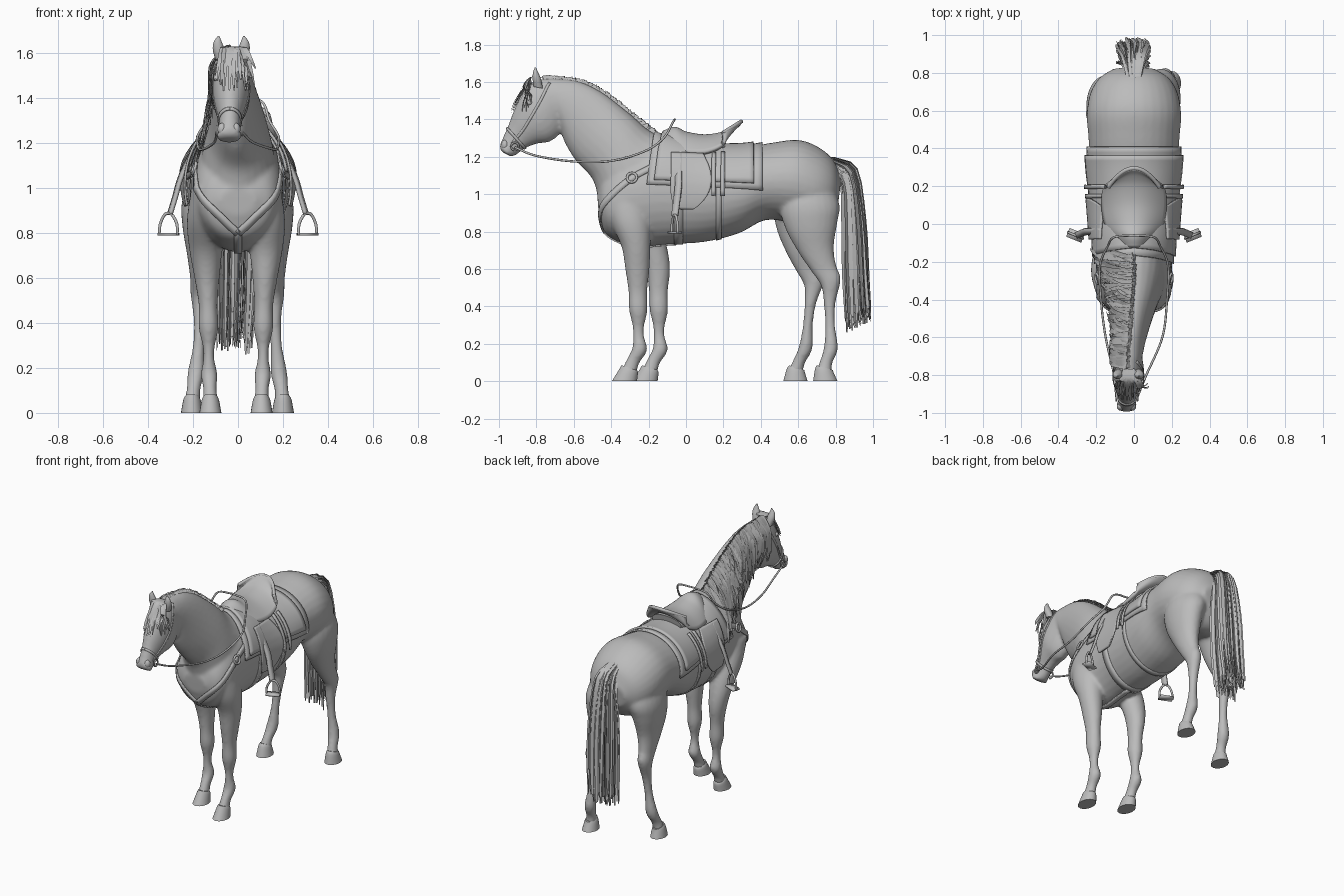
import bpy, bmesh, math, random
from mathutils import Vector
from mathutils.bvhtree import BVHTree

random.seed(4)
cube = bpy.data.objects.get("Cube")
if cube:
    bpy.data.objects.remove(cube)

grey = bpy.data.materials.new("Plain grey")
grey.use_nodes = True
grey.diffuse_color = (0.5, 0.5, 0.5, 1)
for node in grey.node_tree.nodes:
    if node.type == 'BSDF_PRINCIPLED':
        node.inputs["Base Color"].default_value = (0.5, 0.5, 0.5, 1)


def spline(pts, n=6):
    """Catmull-Rom points through pts, of any dimension."""
    p = [Vector(q) for q in pts]
    p = [p[0] * 2 - p[1]] + p + [p[-1] * 2 - p[-2]]
    out = []
    for a, b, c, d in zip(p, p[1:], p[2:], p[3:]):
        for i in range(n):
            t = i / n
            out.append((b * 2 + (c - a) * t + (a * 2 - b * 5 + c * 4 - d) * t**2
                        + (b * 3 - a - c * 3 + d) * t**3) / 2)
    return out + [p[-2]]


def make(name, verts, faces, thick=0, sharp=50):
    me = bpy.data.meshes.new(name)
    me.from_pydata([tuple(v) for v in verts], [], faces)
    bm = bmesh.new()
    bm.from_mesh(me)
    bmesh.ops.recalc_face_normals(bm, faces=bm.faces)
    bm.to_mesh(me)
    bm.free()
    me.polygons.foreach_set("use_smooth", [True] * len(me.polygons))
    me.set_sharp_from_angle(angle=math.radians(sharp))
    me.materials.append(grey)
    ob = bpy.data.objects.new(name, me)
    bpy.context.collection.objects.link(ob)
    if thick:
        mod = ob.modifiers.new("Thickness", 'SOLIDIFY')
        mod.thickness, mod.offset = thick, 0
    return ob


def grid_faces(rows, cols, wrap=False, start=0):
    return [(start + r * cols + c, start + r * cols + (c + 1) % cols,
             start + (r + 1) * cols + (c + 1) % cols, start + (r + 1) * cols + c)
            for r in range(rows - 1) for c in range(cols if wrap else cols - 1)]


def loft(name, sections, n=5, sides=24):
    """Sections are x, top y, top z, bottom y, bottom z, half width."""
    rows = spline(sections, n)
    verts = []
    for x, ty, tz, by, bz, w in rows:
        for i in range(sides):
            a = math.tau * i / sides
            s = math.sin(a) / 2
            verts.append((x + w * math.cos(a), (ty + by) / 2 + s * (ty - by),
                          (tz + bz) / 2 + s * (tz - bz)))
    k = len(verts)
    caps = [tuple(range(sides)), tuple(range(k - sides, k))]
    return make(name, verts, grid_faces(len(rows), sides, True) + caps)


def wire(name, pts, radius, closed=False, n=8):
    cu = bpy.data.curves.new(name, 'CURVE')
    cu.dimensions, cu.bevel_depth, cu.bevel_resolution = '3D', radius, 2
    sp = cu.splines.new('POLY')
    path = spline(pts, n)
    sp.points.add(len(path) - 1)
    for q, v in zip(sp.points, path):
        q.co = (*v, 1)
    sp.use_cyclic_u = closed
    cu.materials.append(grey)
    bpy.context.collection.objects.link(bpy.data.objects.new(name, cu))


# Body: overlapping lofts fused into one skin
parts = [loft("torso", [
    (0, -.475, 1.0, -.465, .88, .08), (0, -.44, 1.1, -.43, .79, .155),
    (0, -.36, 1.2, -.36, .745, .19), (0, -.25, 1.27, -.27, .715, .2),
    (0, -.1, 1.3, -.12, .73, .205), (0, .1, 1.255, .1, .745, .22),
    (0, .3, 1.25, .28, .79, .238), (0, .46, 1.275, .42, .86, .24),
    (0, .6, 1.29, .55, .85, .25), (0, .71, 1.25, .67, .82, .232),
    (0, .79, 1.18, .75, .84, .185), (0, .83, 1.08, .81, .92, .11)], sides=32)]
parts.append(loft("neck", [
    (0, -.05, 1.3, -.4, .85, .17), (0, -.18, 1.33, -.46, .95, .16),
    (0, -.3, 1.43, -.5, 1.08, .13), (-.01, -.45, 1.545, -.59, 1.18, .1),
    (-.02, -.58, 1.605, -.65, 1.28, .083), (-.03, -.72, 1.62, -.68, 1.38, .075)]))
parts.append(loft("head", [
    (-.03, -.7, 1.62, -.64, 1.44, .065), (-.03, -.8, 1.61, -.67, 1.33, .078),
    (-.03, -.87, 1.555, -.73, 1.28, .084), (-.033, -.915, 1.46, -.795, 1.27, .07),
    (-.036, -.95, 1.37, -.86, 1.245, .05), (-.038, -.98, 1.3, -.9, 1.215, .047),
    (-.04, -.996, 1.255, -.935, 1.2, .056), (-.04, -.985, 1.225, -.95, 1.21, .035)]))

fore = [(.12, -.43, 1.0, -.22, 1.0, .07), (.125, -.4, .85, -.19, .85, .085),
        (.125, -.345, .72, -.19, .72, .073), (.12, -.325, .6, -.195, .6, .056),
        (.115, -.308, .48, -.207, .48, .042), (.113, -.305, .385, -.207, .375, .044),
        (.112, -.287, .3, -.224, .29, .027), (.112, -.283, .24, -.224, .24, .025),
        (.11, -.288, .175, -.208, .165, .037), (.107, -.318, .115, -.25, .095, .03),
        (.105, -.35, .05, -.265, .04, .036)]
hind = [(.09, .54, 1.1, .76, 1.1, .1), (.135, .5, .95, .82, .95, .108),
        (.155, .53, .82, .81, .85, .088), (.158, .6, .69, .79, .72, .064),
        (.163, .675, .58, .803, .62, .045), (.165, .722, .51, .828, .545, .041),
        (.163, .736, .42, .8, .42, .03), (.17, .744, .3, .797, .3, .026),
        (.182, .738, .185, .812, .175, .037), (.193, .718, .115, .782, .095, .031),
        (.2, .695, .05, .78, .04, .036)]
fore_hoof = [(.105, -.345, .085, -.262, .06, .031), (.105, -.356, .066, -.257, .045, .039),
             (.105, -.396, 0, -.262, 0, .049)]
hind_hoof = [(.2, .7, .085, .785, .06, .031), (.2, .69, .066, .79, .045, .039),
             (.2, .68, 0, .81, 0, .049)]


def pose(sections, shift, nudge):
    """Right-hand copy of a left leg, swung along y."""
    return [(-x - nudge, a + shift(b), b, c + shift(d), d, w) for x, a, b, c, d, w in sections]


def fore_swing(z):
    return .11 * min(1, max(0, (1 - z) / .35))


def hind_swing(z):
    return min(0, .137 * z - .16)


for word, leg, hoof, swing, nudge in (("front", fore, fore_hoof, fore_swing, .018),
                                      ("hind", hind, hind_hoof, hind_swing, .005)):
    parts += [loft("leg", leg), loft("leg", pose(leg, swing, nudge))]
    loft(word + "_left_hoof", hoof, 3)
    loft(word + "_right_hoof", pose(hoof, swing, nudge), 3)

bm = bmesh.new()
for p in parts:
    bm.from_mesh(p.data)
    bpy.data.objects.remove(p)
joined = bpy.data.meshes.new("body")
bm.to_mesh(joined)
bm.free()
body = bpy.data.objects.new("body", joined)
bpy.context.collection.objects.link(body)
fuse = body.modifiers.new("Fuse", 'REMESH')
fuse.mode, fuse.voxel_size = 'VOXEL', .01
relax = body.modifiers.new("Relax", 'SMOOTH')
relax.factor, relax.iterations = .5, 8
skin = bpy.data.meshes.new_from_object(body.evaluated_get(bpy.context.evaluated_depsgraph_get()))
body.modifiers.clear()
body.data = skin
skin.materials.clear()
skin.materials.append(grey)
skin.polygons.foreach_set("use_smooth", [True] * len(skin.polygons))
bm = bmesh.new()
bm.from_mesh(skin)
tree = BVHTree.FromBMesh(bm)
bm.free()


def ball(name, spot, size):
    bpy.ops.mesh.primitive_uv_sphere_add(segments=16, ring_count=10, radius=1, location=spot)
    ob = bpy.context.object
    ob.name, ob.scale = name, size
    ob.data.materials.append(grey)
    bpy.ops.object.shade_smooth()


# Ears, eyes and nostrils
for s, word in ((1, "left"), (-1, "right")):
    x = -.03 + s * .05
    loft(word + "_ear", [(x, -.815, 1.575, -.765, 1.565, .02), (x + s * .006, -.82, 1.615, -.775, 1.615, .026),
                         (x + s * .01, -.818, 1.65, -.79, 1.65, .018), (x + s * .006, -.808, 1.678, -.802, 1.678, .003)])
    ball(word + "_eye", (-.03 + s * .066, -.838, 1.49), (.014, .017, .015))
    ball(word + "_nostril", (-.04 + s * .03, -.968, 1.262), (.021, .02, .028))


# Tack helpers that follow the skin
def ribbon(name, path, normals, width, thick=.008):
    verts = []
    for i, (p, nrm) in enumerate(zip(path, normals)):
        run = path[min(i + 1, len(path) - 1)] - path[max(i - 1, 0)]
        side = run.cross(nrm).normalized() * width / 2
        verts += [p - side, p + side]
    make(name, verts, grid_faces(len(path), 2), thick)


def strap(name, pts, width, lift=.008):
    hits = [tree.find_nearest(p) for p in spline(pts)]
    ribbon(name, [h[0] + h[1] * lift for h in hits], [h[1] for h in hits], width)


def cast(center, way, lift, reach=.7):
    way = way.normalized()
    hit, nrm = tree.ray_cast(center + way * reach, -way)[:2]
    return (hit + nrm * lift, nrm) if hit else (center + way * .2, way)


def band(name, center, up, width, lift, reach):
    up, around = Vector(up).normalized(), []
    for i in range(41):
        a = math.tau * i / 40
        around.append(cast(Vector(center), Vector((math.sin(a), 0, 0)) + up * math.cos(a), lift, reach))
    ribbon(name, [p for p, _ in around], [q for _, q in around], width)


def drape(name, start, end, a0, a1, lift, thick, flare=0, rows=24, cols=20):
    """Cloth over the back from angle a0 to a1; start and end give y at each fraction."""
    verts = []
    for r in range(rows + 1):
        t = r / rows
        for c in range(cols + 1):
            f = c / cols
            y = start(t) * (1 - f) + end(t) * f
            a = math.radians(a0 + (a1 - a0) * t) * (1 + flare * (f - .5))
            verts.append(cast(Vector((0, y, 1)), Vector((math.sin(a), 0, math.cos(a))), lift)[0])
    make(name, verts, grid_faces(rows + 1, cols + 1), thick)


# Saddle cloths, flaps and girths
drape("saddle_blanket", lambda t: -.17 - .04 * abs(2 * t - 1), lambda t: .41, -80, 80, .008, .01, .12)
drape("saddle_pad", lambda t: -.13 - .04 * abs(2 * t - 1), lambda t: .365, -73, 73, .018, .014, .1)
for s, word in ((1, "left"), (-1, "right")):
    drape(word + "_flap", lambda t: -.08 + .05 * max(0, t - .7), lambda t: .09 + .05 * math.sin(math.pi * t) - .05 * t**6,
          s * 36, s * 110, .03, .01)
    for y in (.15, .2):
        pts = [cast(Vector((0, y, 1)), Vector((s * math.sin(a / 10), 0, math.cos(a / 10))), .032) for a in range(6, 17)]
        ribbon(word + "_billet_strap", [p for p, _ in pts], [q for _, q in pts], .022)
band("rear_girth", (0, .175, 1), (0, 0, 1), .03, .001, .7)
band("front_girth", (0, -.04, 1), (0, 0, 1), .05, .001, .7)

# Saddle seat: width, drop and sweep vary from pommel to cantle
seat = spline([(-.12, 1.33, .07, .07, 0), (-.06, 1.35, .115, .115, 0), (0, 1.325, .15, .105, 0),
               (.1, 1.31, .167, .09, 0), (.2, 1.325, .162, .075, .02), (.26, 1.355, .148, .07, .06),
               (.295, 1.388, .135, .062, .1)], 5)
verts = [(w * k / 10, y - bend * (k / 10)**2, z - drop * (k / 10)**2)
         for y, z, w, drop, bend in seat for k in range(-10, 11)]
make("saddle_seat", verts, grid_faces(len(seat), 21), .02)
wire("cantle_roll", [verts[i - 21] for i in range(0, 21, 2)], .011, n=3)
loft("saddle_tree", [(0, -.1, 1.31, -.1, 1.24, .06), (0, 0, 1.3, 0, 1.22, .1),
                     (0, .12, 1.295, .12, 1.21, .125), (0, .22, 1.31, .2, 1.22, .11)])

# Stirrups, breast collar, bridle and reins
for s, word in ((1, "left"), (-1, "right")):
    leather = spline([(s * .17, -.04, 1.22), (s * .25, -.04, 1.06), (s * .28, -.05, .96), (s * .303, -.06, .885)])
    ribbon(word + "_stirrup_leather", leather, [Vector((s, -.4, .3))] * len(leather), .036, .014)
    wire(word + "_stirrup", [(s * (.31 + dx), -.06 + dx * .4, z) for dx, z in (
        (-.04, .795), (-.038, .84), (-.018, .88), (0, .888), (.018, .88), (.036, .84), (.04, .795))], .007, True, 4)
    ribbon(word + "_stirrup_tread", [Vector((s * .27, -.076, .795)), Vector((s * .35, -.044, .795))],
           [Vector((0, 0, 1))] * 2, .05, .012)
    strap(word + "_breast_collar", [(s * .2, -.17, 1.16), (s * .2, -.29, 1.09), (s * .17, -.41, .98),
                                    (s * .08, -.47, .87), (0, -.46, .79)], .034, .006)
    spot, nrm = tree.find_nearest(Vector((s * .2, -.29, 1.09)))[:2]
    edge = nrm.cross(Vector((0, 0, 1))).normalized()
    wire(word + "_collar_ring", [spot + nrm * .012 + (edge * math.cos(a) + nrm.cross(edge) * math.sin(a)) * .026
                                 for a in (math.tau * i / 12 for i in range(12))], .007, True, 2)
    strap(word + "_cheek_strap", [(-.035 + s * .06, -.93, 1.27), (-.033 + s * .07, -.86, 1.36),
                                  (-.03 + s * .09, -.78, 1.5), (-.03 + s * .06, -.73, 1.61)], .014, -.001)
    bx = -.038 + s * .056
    wire(word + "_bit_ring", [(bx, -.915 + .02 * math.cos(a), 1.255 + .02 * math.sin(a))
                              for a in (math.tau * i / 12 for i in range(12))], .005, True, 2)
    wire(word + "_rein", [(bx, -.915, 1.25), (s * .085 - .02, -.8, 1.205), (s * .15, -.6, 1.175), (s * .175, -.4, 1.178),
                          (s * .18, -.22, 1.23), (s * .14, -.12, 1.3), (s * .105, -.07, 1.385), (0, -.06, 1.4)], .006)
strap("chest_strap", [(0, -.46, .8), (0, -.4, .76), (0, -.25, .72), (0, -.05, .72)], .034, .004)
band("noseband", (-.036, -.915, 1.307), (0, -.08, .09), .014, .002, .2)


# Hair: tapered locks
def hair(name, locks):
    verts, faces = [], []
    for pts, across in locks:
        path, start = spline(pts, 3), len(verts)
        for i, p in enumerate(path):
            half = across * (1 - .75 * (i / (len(path) - 1))**2)
            verts += [p - half, p + half]
        faces += grid_faces(len(path), 2, start=start)
    make(name, verts, faces)


rnd = random.uniform
crest = spline([(0, -.17, 1.335), (0, -.3, 1.435), (-.01, -.45, 1.55), (-.02, -.58, 1.61), (-.03, -.75, 1.63)], 40)
locks = []
for root in crest:
    drop, drift, lift = rnd(.15, .32), rnd(-.03, .11), rnd(.006, .03)
    pts = [root + Vector((rnd(-.005, .01), 0, -.012)), root + Vector((-.02, 0, rnd(-.004, .006)))]
    for f in (.25, .5, .75, 1):
        aim = Vector((-1, root.y + drift * f, root.z - drop * f))
        hit = tree.ray_cast(aim, Vector((1, 0, 0)))[0]
        pts.append(Vector(((min(hit.x, root.x - .03) if hit else root.x - .05) - lift, aim.y, aim.z)))
    locks.append((pts, Vector((rnd(-.006, .006), rnd(.012, .02), .003))))
hair("mane", locks)

locks = []
for i in range(36):
    x, drop = rnd(-.07, .1), rnd(.07, .19)
    pts = [Vector((-.03 + x * .25, -.77, 1.625)), Vector((-.03 + x * .6, -.83, 1.625))]
    for f in (.3, .65, 1):
        aim = Vector((-.03 + x * (.7 + .4 * f), -2, 1.61 - drop * f))
        hit = tree.ray_cast(aim, Vector((0, 1, 0)))[0]
        pts.append(Vector((aim.x, max(-.95, min(hit.y if hit else -.85, -.82)) - rnd(.006, .022), aim.z)))
    locks.append((pts, Vector((rnd(.007, .014), rnd(-.006, .006), 0))))
hair("forelock", locks)

locks = []
for i in range(130):
    u, v, a = rnd(-1, 1), rnd(0, 1), rnd(0, math.pi)
    pts = [(u * .025, .78, 1.2 - .06 * (1 - v)), (u * .055, .835 + .07 * v, 1.05 + .09 * v),
           (u * .08, .84 + .115 * v, .86), (-.005 + u * .085, .84 + .135 * v, .58),
           (-.015 + u * .08, .85 + .14 * v, rnd(.25, .34) + .07 * v)]
    locks.append((pts, Vector((math.cos(a), math.sin(a), 0)) * rnd(.012, .02)))
hair("tail", locks)
loft("tail_core", [(0, .76, 1.2, .76, 1.12, .025), (0, .86, 1.14, .83, 1.06, .035), (0, .93, .95, .87, .94, .045),
                   (0, .94, .7, .88, .7, .045), (0, .93, .45, .88, .45, .03)])
